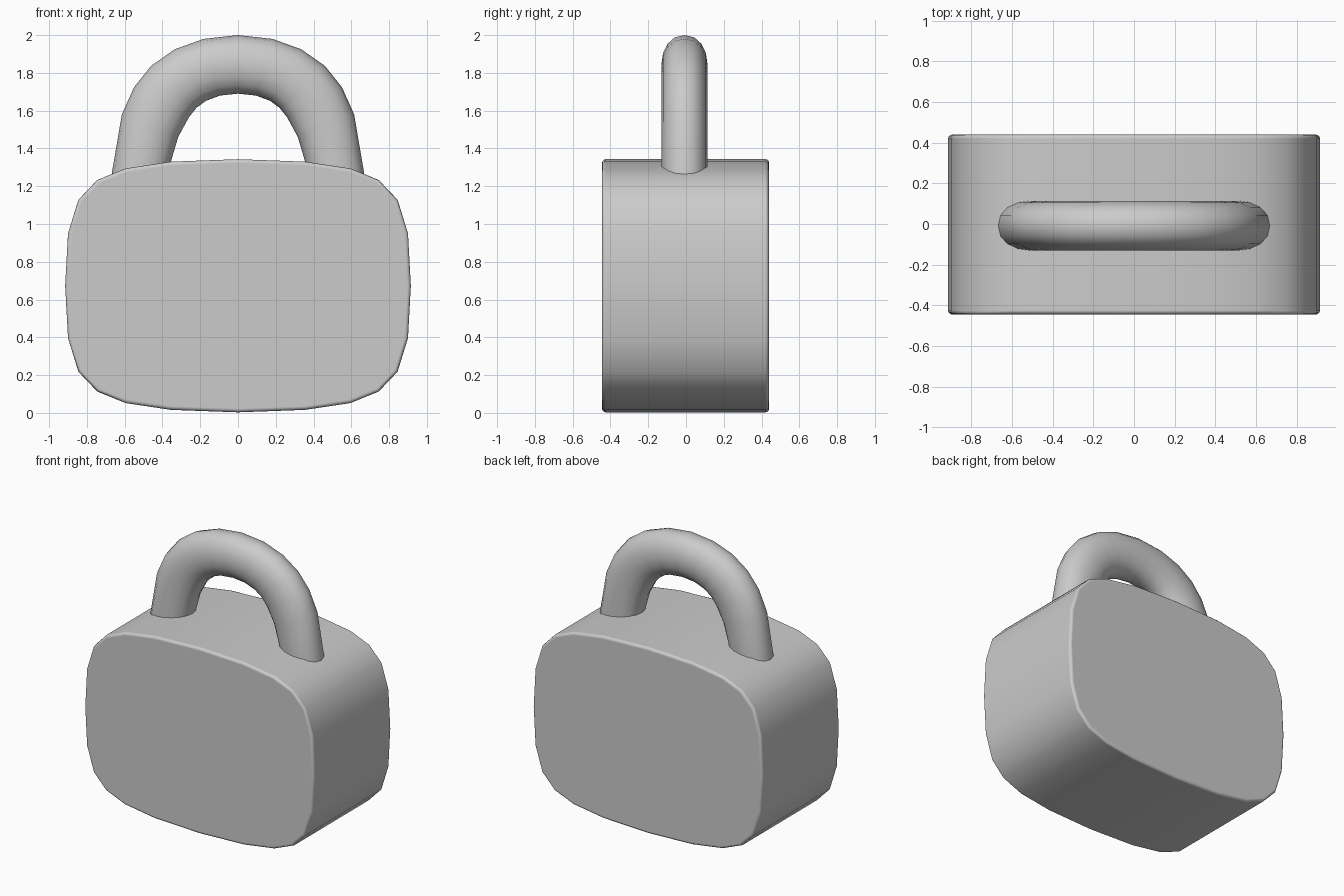
import bpy, bmesh, math
from mathutils import Vector

if "Cube" in bpy.data.objects:
    bpy.data.objects.remove(bpy.data.objects["Cube"])


def make_object(name, bm):
    bmesh.ops.recalc_face_normals(bm, faces=bm.faces)
    for f in bm.faces:
        f.smooth = True
    me = bpy.data.meshes.new(name)
    bm.to_mesh(me)
    bm.free()
    ob = bpy.data.objects.new(name, me)
    bpy.context.collection.objects.link(ob)
    return ob


def loft(name, rings):
    """Skin closed rings of points and cap both ends."""
    bm = bmesh.new()
    loops = [[bm.verts.new(p) for p in r] for r in rings]
    n = len(loops[0])
    for a, b in zip(loops, loops[1:]):
        for i in range(n):
            j = (i + 1) % n
            bm.faces.new((a[i], a[j], b[j], b[i]))
    bm.faces.new(loops[0])
    bm.faces.new(loops[-1])
    return make_object(name, bm)


# Lock body: rounded outline (one quarter, mirrored) extruded in depth
MID_Z = 0.673
quarter = [(0.915, 0), (0.90, 0.277), (0.845, 0.455), (0.745, 0.56),
           (0.595, 0.621), (0.355, 0.657), (0, 0.67)]
half = quarter + [(-x, z) for x, z in quarter[-2::-1]]
outline = half + [(x, -z) for x, z in half[-2:0:-1]]
body = loft("lock_body", [[(x, y, MID_Z + z) for x, z in outline]
                          for y in (-0.445, 0.44)])
bev = body.modifiers.new("edge_rounding", 'BEVEL')
bev.width = 0.02
bev.segments = 3
bev.limit_method = 'ANGLE'
bev.angle_limit = math.radians(60)
bev.harden_normals = True

# Shackle: oval tube between an outer and an inner arch line
outer = [(0.68, 1.12), (0.667, 1.275), (0.615, 1.58), (0.55, 1.725),
         (0.46, 1.837), (0.335, 1.925), (0.182, 1.98), (0, 2.0)]
inner = [(0.39, 1.12), (0.37, 1.28), (0.317, 1.46), (0.26, 1.565),
         (0.22, 1.615), (0.17, 1.652), (0.095, 1.68), (0, 1.69)]
pairs = list(zip(outer, inner))
pairs += [((-o[0], o[1]), (-i[0], i[1])) for o, i in pairs[-2::-1]]
SIDES = 16
rings = []
for o, i in pairs:
    po, pi = Vector((o[0], -0.008, o[1])), Vector((i[0], -0.008, i[1]))
    c, r = (po + pi) / 2, (po - pi) / 2
    ring = []
    for k in range(SIDES):
        t = 2 * math.pi * k / SIDES
        cs, sn = math.cos(t), math.sin(t)
        flat = math.copysign(abs(sn) ** 0.9, sn)
        ring.append(c + r * cs + Vector((0, 0.122 * flat, 0)))
    rings.append(ring)
shackle = loft("shackle", rings)
